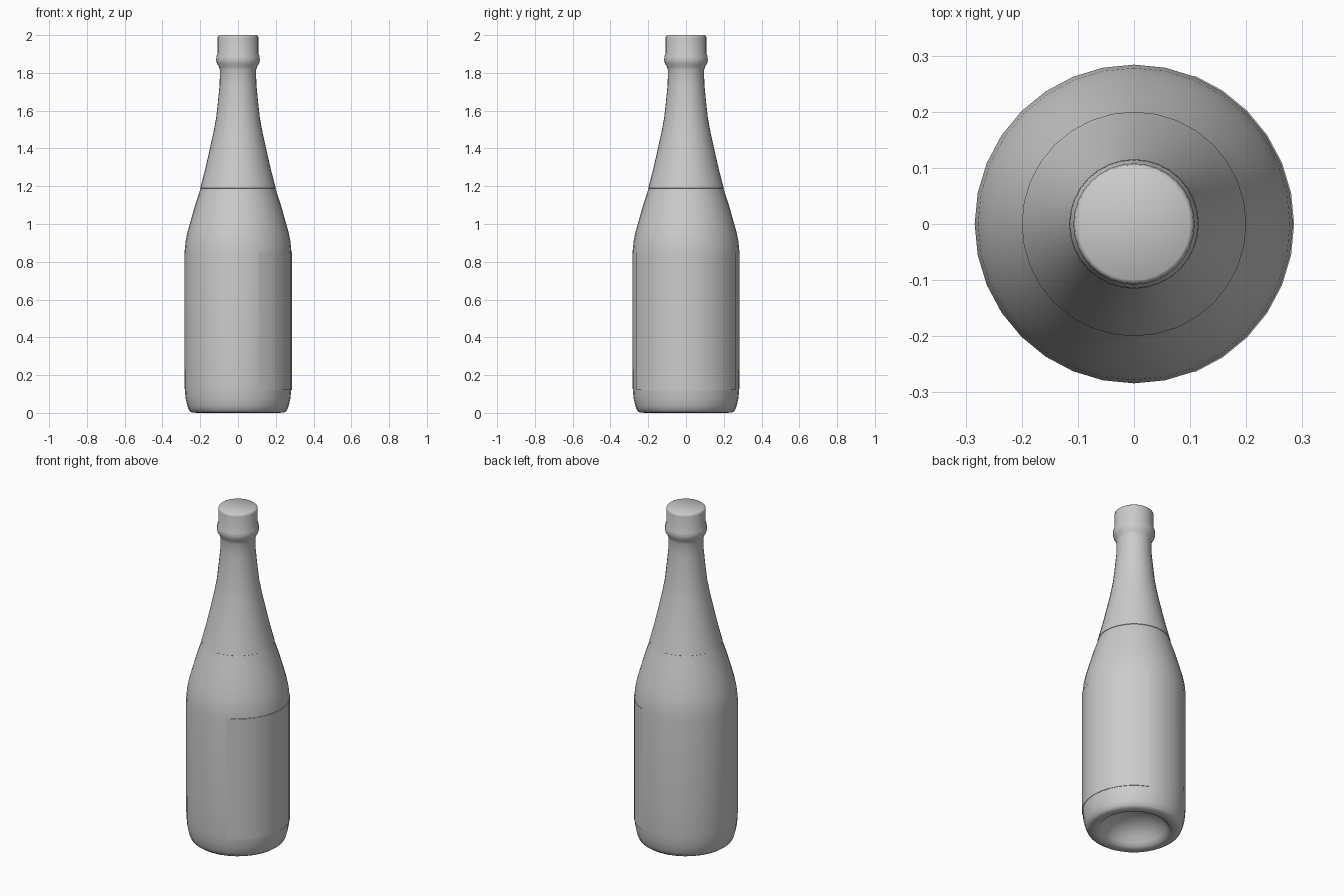
import bpy, bmesh, math

if "Cube" in bpy.data.objects:
    bpy.data.objects.remove(bpy.data.objects["Cube"])

SEG = 32


def lathe(name, profile, start=0, count=SEG, angle=40):
    """Revolve (radius, z) points around z; count < SEG leaves an open wrap."""
    bm = bmesh.new()
    full = count == SEG
    n = count if full else count + 1
    rings = []
    for r, z in profile:
        if r == 0:
            rings.append([bm.verts.new((0, 0, z))] * n)
        else:
            rings.append([bm.verts.new((r * math.cos(math.tau * (start + i) / SEG),
                                        r * math.sin(math.tau * (start + i) / SEG), z))
                          for i in range(n)])
    for a, b in zip(rings, rings[1:]):
        for i in range(count):
            j = (i + 1) % n
            quad = [a[i], a[j], b[j], b[i]]
            bm.faces.new(list(dict.fromkeys(quad)))
    mesh = bpy.data.meshes.new(name)
    bm.to_mesh(mesh)
    bm.free()
    obj = bpy.data.objects.new(name, mesh)
    bpy.context.collection.objects.link(obj)
    bpy.context.view_layer.objects.active = obj
    obj.select_set(True)
    bpy.ops.object.shade_smooth_by_angle(angle=math.radians(angle))
    obj.select_set(False)
    return obj


# Glass body: domed punt underneath, rounded foot, straight wall, shoulder, neck
lathe("glass_body", [
    (0, 0.12), (0.06, 0.113), (0.115, 0.092), (0.155, 0.06), (0.18, 0.025),
    (0.195, 0.006), (0.215, 0), (0.245, 0.002), (0.258, 0.012), (0.268, 0.035),
    (0.278, 0.08), (0.283, 0.14), (0.284, 0.3), (0.284, 0.84), (0.278, 0.905),
    (0.267, 0.96), (0.25, 1.02), (0.224, 1.11), (0.197, 1.19), (0.173, 1.28)])

# Foil sleeve covering the neck, lip ring and stopper
lathe("neck_foil", [
    (0.197, 1.188), (0.2, 1.19), (0.175, 1.285), (0.152, 1.385), (0.132, 1.475),
    (0.116, 1.56), (0.106, 1.65), (0.097, 1.74), (0.096, 1.815), (0.101, 1.833),
    (0.112, 1.85), (0.1155, 1.868), (0.114, 1.888), (0.108, 1.902),
    (0.108, 1.985), (0.106, 1.995), (0.1, 2.0), (0, 2.0)])

# Paper label wrapped around the +x side
lathe("label", [(0.2835, 0.12), (0.2855, 0.121), (0.2855, 0.849), (0.282, 0.85)],
      start=-6, count=12)
